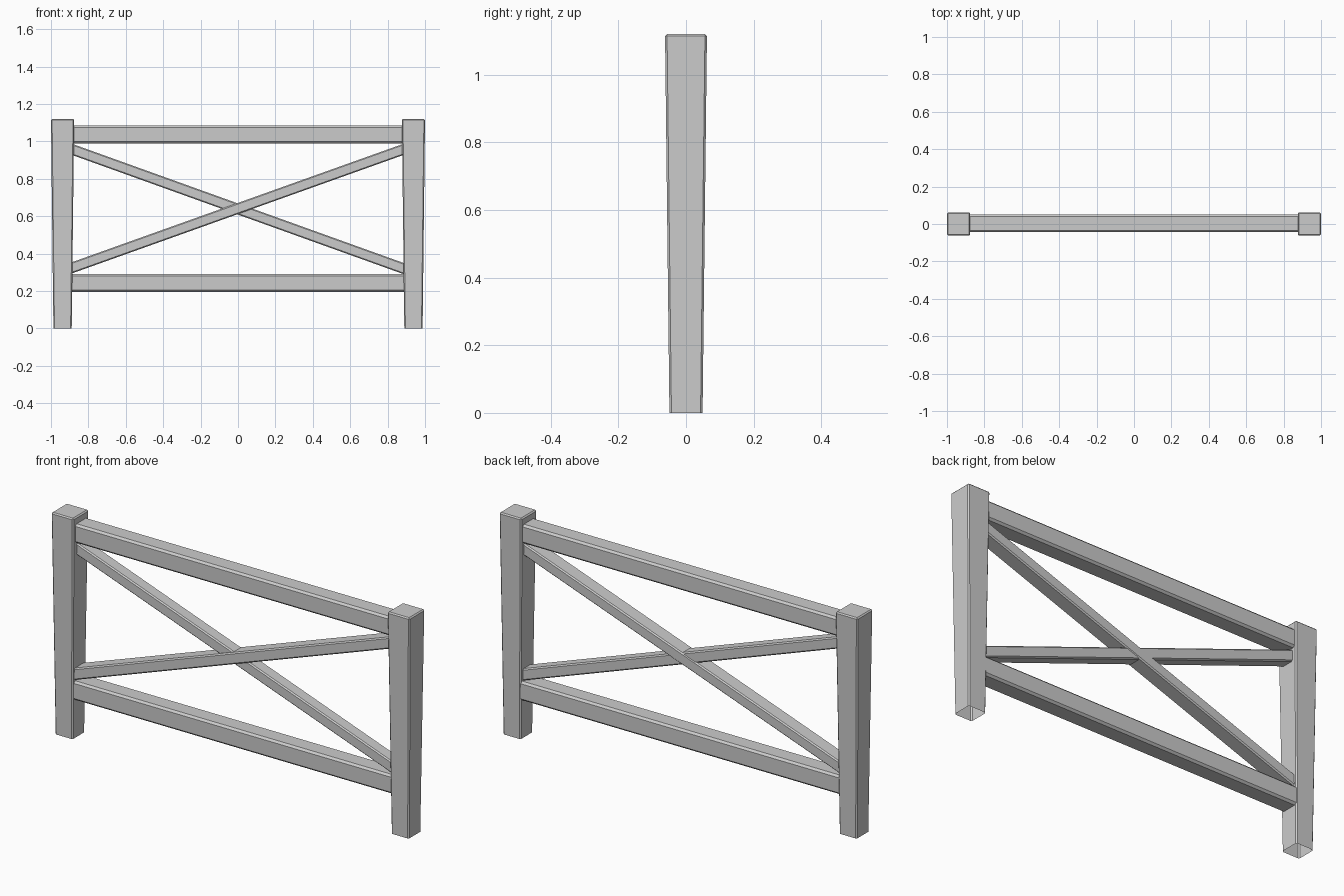
import bpy, bmesh
from math import atan2, hypot
from mathutils import Matrix, Vector

if "Cube" in bpy.data.objects:
    bpy.data.objects.remove(bpy.data.objects["Cube"])


def finish(bm, name, bevel):
    """Turn a bmesh into an object with slightly softened edges."""
    mesh = bpy.data.meshes.new(name)
    bm.to_mesh(mesh)
    bm.free()
    obj = bpy.data.objects.new(name, mesh)
    bpy.context.collection.objects.link(obj)
    mod = obj.modifiers.new("soft_edges", 'BEVEL')
    mod.width = bevel
    mod.segments = 1
    return obj


def post(name, x, height=1.12, top=0.124, bottom=0.098):
    """Square post that narrows toward an open foot."""
    bm = bmesh.new()
    bmesh.ops.create_cube(bm, size=1)
    for v in bm.verts:
        w = top if v.co.z > 0 else bottom
        v.co = Vector((v.co.x * w + x, v.co.y * w, (v.co.z + 0.5) * height))
    foot = [f for f in bm.faces if f.calc_center_median().z < 0.01]
    bmesh.ops.delete(bm, geom=foot, context='FACES_ONLY')
    return finish(bm, name, 0.006)


def beam(name, start, end, y, depth, height, bevel):
    """Bar between two (x, z) points with vertical ends."""
    bm = bmesh.new()
    bmesh.ops.create_cube(bm, size=1)
    for v in bm.verts:
        x, z = start if v.co.x < 0 else end
        v.co = Vector((x, y + v.co.y * depth, z + v.co.z * height))
    return finish(bm, name, bevel)


# Posts
post("left_post", -0.938)
post("right_post", 0.938)

# Horizontal rails
for name, z in (("top_rail", 1.037), ("bottom_rail", 0.243)):
    beam(name, (-0.9, z), (0.9, z), 0.003, 0.094, 0.096, 0.010)

# Crossed braces
beam("rising_brace", (-0.9, 0.32), (0.9, 0.963), -0.001, 0.08, 0.06, 0.006)
beam("falling_brace", (-0.9, 0.962), (0.9, 0.315), 0.002, 0.066, 0.06, 0.006)
